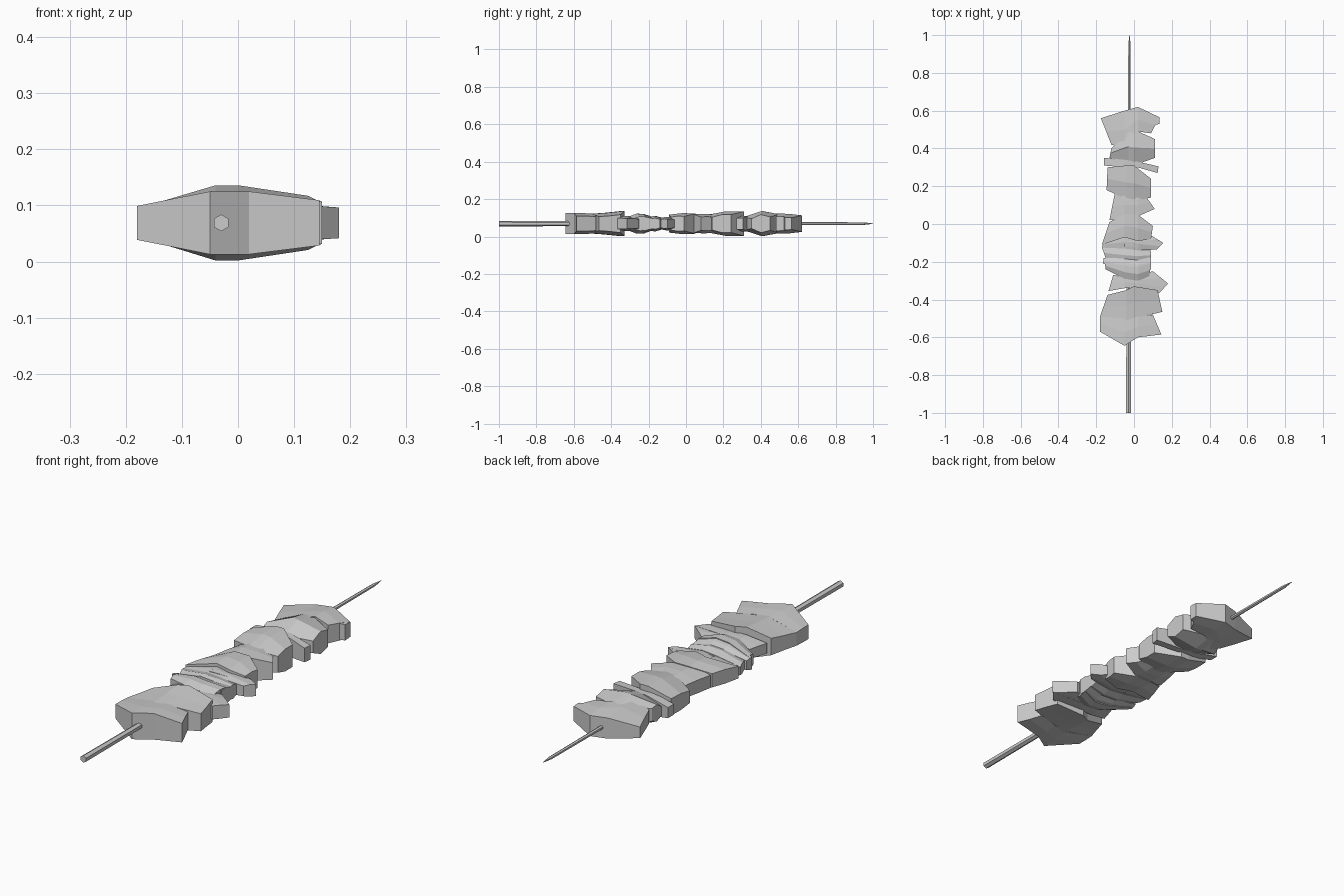
import bpy
import bmesh
from mathutils import Vector

if "Cube" in bpy.data.objects:
    bpy.data.objects.remove(bpy.data.objects["Cube"], do_unlink=True)

AXIS_HEIGHT = .069
UNIT = .01            # chunk sizes are written in hundredths
LEFT_END, RIGHT_END = .54, .72   # end thickness relative to the crest

grey = bpy.data.materials.new("plain grey")
grey.use_nodes = True
colour = (.6, .6, .6, 1)
grey.diffuse_color = colour
grey.node_tree.nodes["Principled BSDF"].inputs["Base Color"].default_value = colour


def finish(name, bm):
    """Turn a bmesh into a flat shaded, grey object."""
    bmesh.ops.recalc_face_normals(bm, faces=bm.faces)
    mesh = bpy.data.meshes.new(name)
    bm.to_mesh(mesh)
    bm.free()
    mesh.materials.append(grey)
    part = bpy.data.objects.new(name, mesh)
    bpy.context.collection.objects.link(part)
    return part


def bridge(bm, rings):
    """Skin a row of equal rings and cap both ends."""
    count = len(rings[0])
    for first, second in zip(rings, rings[1:]):
        for i in range(count):
            j = (i + 1) % count
            bm.faces.new((first[i], first[j], second[j], second[i]))
    bm.faces.new(rings[0])
    bm.faces.new(rings[-1])


def chunk(name, front, back, heights, crest=(-5, 2)):
    """Bent slab: plan outline front and back, with thickness for three rows.

    front and back hold: end x, end y, crest y, crest y, end x, end y.
    """
    bm = bmesh.new()

    def outline(side):
        ax, ay, by, cy, dx, dy = side
        return [Vector(p) * UNIT for p in
                ((ax, ay, 0), (crest[0], by, 0), (crest[1], cy, 0), (dx, dy, 0))]

    rings = []
    for near, far, factor in zip(outline(front), outline(back),
                                 (LEFT_END, 1, 1, RIGHT_END)):
        row = [near, near.lerp(far, .5), far]
        lift = [h * UNIT * factor for h in heights]
        top = [(p.x, p.y, AXIS_HEIGHT + h) for p, h in zip(row, lift)]
        bottom = [(p.x, p.y, AXIS_HEIGHT - h) for p, h in zip(row, lift)]
        rings.append([bm.verts.new(p) for p in top + bottom[::-1]])
    bridge(bm, rings)
    return finish(name, bm)


def skewer():
    """Six sided tapered rod with a pointed back end."""
    stations = ((-1, -.03, .015), (.95, -.024, .007), (1, -.024, .001))
    bm = bmesh.new()
    rings = []
    for y, x, radius in stations:
        made = bmesh.ops.create_circle(bm, segments=6, radius=radius)["verts"]
        for v in made:
            v.co = Vector((x + v.co.x, y, AXIS_HEIGHT + v.co.y))
        rings.append(made)
    bridge(bm, rings)
    return finish("skewer_rod", bm)


skewer()

# Chunks threaded from the front of the rod to the back
chunk("front_chunk", (-18, -57, -64.5, -60, 14.5, -58.5),
      (-18, -49, -50, -49, 10, -48), (5.6, 5.6, 5.2))
chunk("second_chunk", (-18, -49, -52, -50, 15, -46.5),
      (-14, -37.5, -35, -33, 12.5, -35), (5.2, 5.8, 6.7), (-4, 0))
chunk("forked_chunk", (-13.5, -35.5, -34, -34, 13.5, -36.5),
      (-11, -27, -28, -29, 18, -31.5), (4, 4, 3.8))
chunk("side_tab", (-8, -34, -33, -33, 18, -31.5),
      (-8, -27, -27, -27, 10, -25), (3.8, 3.8, 3.4))
chunk("thin_slice", (-15, -24, -29, -30, 8, -28),
      (-15.5, -20, -22, -23, 9, -21), (4, 5.3, 5.2))
chunk("middle_slice", (-16.5, -21, -23, -24, 9, -24),
      (-16, -18, -18, -19, 9, -17), (5, 4.6, 3.6))
chunk("tilted_slice", (-15, -18, -20, -20, 9, -19),
      (-17, -12.5, -13, -14, 9, -14), (3.4, 4.2, 3.2))
chunk("pointed_slice", (-17, -13, -13, -14, 12, -13.5),
      (-16, -9, -6, -7, 15.5, -10), (3, 3.6, 3.4))
chunk("pointed_tab", (-7, -12, -12, -12, 15.5, -10),
      (-7, -7, -7, -7, 9, -6), (3.4, 3.6, 3))
chunk("centre_chunk", (-17, -11, -7, -9, 9, -8),
      (-13, 1, 5, 5, 10, -1), (4.8, 5.6, 5.4))
chunk("wide_chunk", (-13, 2, 3, 4, 11, 8),
      (-10, 17, 17, 16, 6, 15), (5, 5.2, 4.8))
chunk("tall_chunk", (-14.5, 18, 13, 12, 9, 14),
      (-14, 30, 31, 31, 9, 24), (4.8, 6.6, 6.6), (-4, 0))
chunk("flat_slice", (-16, 31, 30, 30, 12.5, 27),
      (-16, 35, 34, 33, 13, 30.5), (4.2, 4.2, 4.2))
chunk("bulging_chunk", (-13, 35, 32, 31, 11, 35),
      (-12, 40, 50, 50, 11, 45), (3.6, 6.7, 5), (-3, 0))
chunk("back_chunk", (-12, 42, 40, 49, 9, 48),
      (-17.5, 56, 60, 62, 13.5, 56.5), (5.4, 5.2, 4.4))
chunk("back_corner", (-6, 50, 50, 50, 13.5, 53),
      (-6, 58, 59, 61, 13.5, 56.5), (4.6, 4.6, 4.3))
